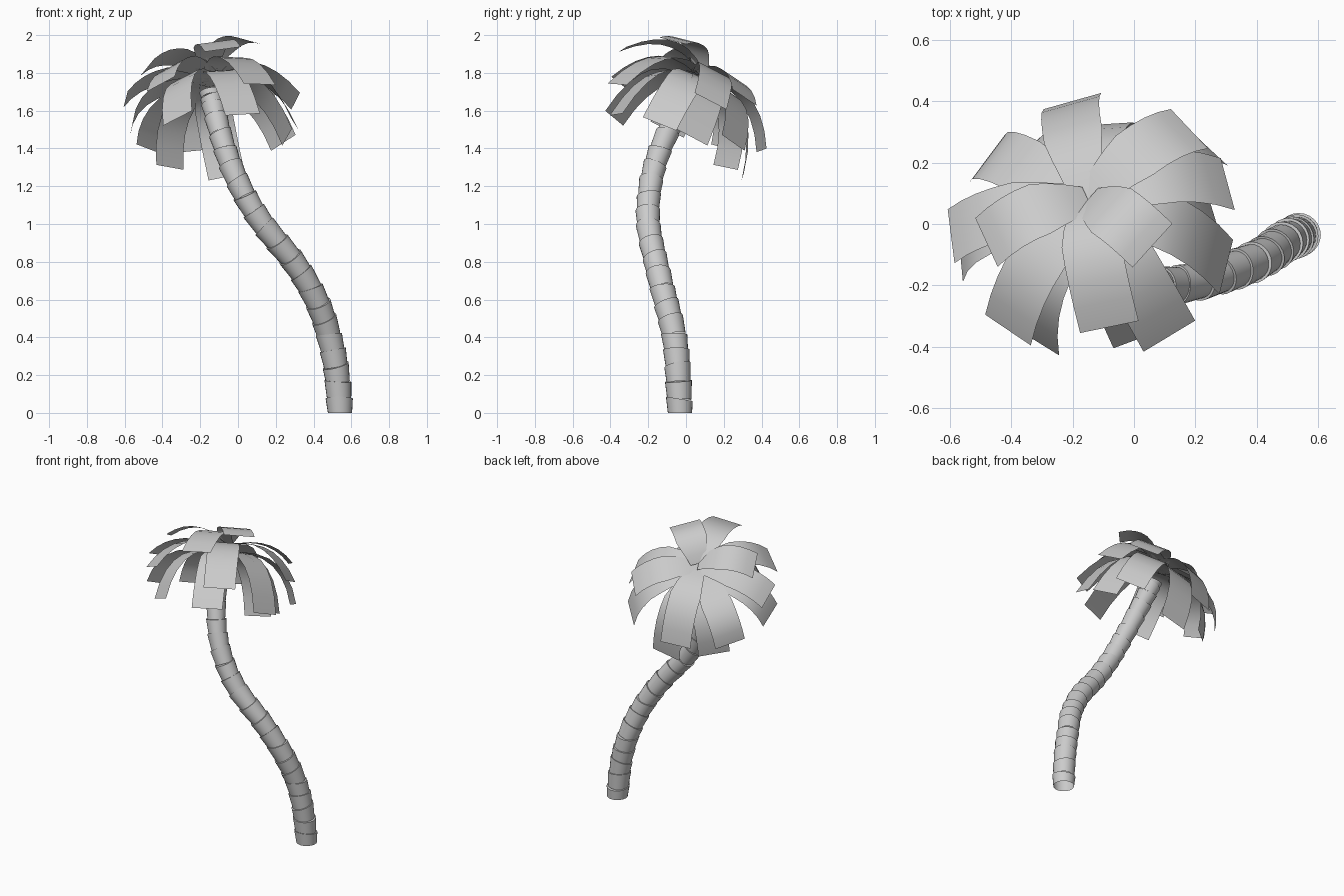
import bpy, bmesh, math
from mathutils import Vector

if "Cube" in bpy.data.objects:
    bpy.data.objects.remove(bpy.data.objects["Cube"], do_unlink=True)

grey = bpy.data.materials.new("plain grey")
grey.use_nodes = True
COLOUR = (0.6, 0.6, 0.6, 1)
grey.diffuse_color = COLOUR
grey.node_tree.nodes["Principled BSDF"].inputs["Base Color"].default_value = COLOUR


def finish(bm, name, angle):
    """Turn a bmesh into a named, smooth shaded object."""
    mesh = bpy.data.meshes.new(name)
    bm.to_mesh(mesh)
    bm.free()
    mesh.materials.append(grey)
    obj = bpy.data.objects.new(name, mesh)
    bpy.context.collection.objects.link(obj)
    bpy.ops.object.select_all(action="DESELECT")
    obj.select_set(True)
    bpy.context.view_layer.objects.active = obj
    bpy.ops.object.shade_smooth_by_angle(angle=math.radians(angle))


# Trunk centre line, interpolated as a smooth spline
PATH = [Vector(p) for p in (
    (0.54, -0.032, 0), (0.525, -0.042, 0.2), (0.485, -0.06, 0.4),
    (0.415, -0.11, 0.6), (0.295, -0.16, 0.8), (0.13, -0.2, 1.0),
    (0.01, -0.19, 1.2), (-0.07, -0.135, 1.4), (-0.125, -0.04, 1.6),
    (-0.145, 0.01, 1.7))]


def spline(t):
    s = min(max(t, 0), 0.9999) * (len(PATH) - 1)
    i = int(s)
    f = s - i
    a, b, c, d = (PATH[min(max(i + k, 0), len(PATH) - 1)] for k in (-1, 0, 1, 2))
    return 0.5 * (2 * b + (c - a) * f + (2 * a - 5 * b + 4 * c - d) * f * f
                  + (3 * b - a - 3 * c + d) * f ** 3)


# Trunk: stacked cups, each a little wider at its top
SEGMENTS, SIDES = 22, 24
bm = bmesh.new()
for n in range(SEGMENTS):
    low, high = spline(n / SEGMENTS), spline((n + 1.08) / SEGMENTS)
    up = (high - low).normalized()
    if n == 0:
        up = Vector((0, 0, 1))
    lean = Vector((0.16 * math.sin(n * 2.1), 0.16 * math.cos(n * 1.7), 0))
    base = 0.064 - 0.012 * n / SEGMENTS
    rings = []
    for centre, radius, normal in ((low, base, up),
                                   (high, base + 0.008, (up + lean).normalized())):
        side = normal.cross(Vector((0, 1, 0))).normalized()
        other = normal.cross(side)
        rings.append([bm.verts.new(centre + radius * (
            side * math.cos(math.tau * k / SIDES) + other * math.sin(math.tau * k / SIDES)))
            for k in range(SIDES)])
    for k in range(SIDES):
        j = (k + 1) % SIDES
        bm.faces.new((rings[0][k], rings[0][j], rings[1][j], rings[1][k]))
    bm.faces.new(rings[1])
bmesh.ops.recalc_face_normals(bm, faces=bm.faces)
finish(bm, "trunk", 40)

# Fronds: arched sheets from the leaning crown to each tip centre
AXIS = Vector((-0.2, 0.4, 0.87)).normalized()
UPPER = [(-0.08, -0.335, 1.925), (0.06, -0.07, 1.97), (-0.48, -0.06, 1.83)]
MIDDLE = [(0.18, 0.31, 1.67), (0.305, 0.13, 1.65), (-0.2, 0.4, 1.39),
          (-0.41, -0.345, 1.74), (-0.595, -0.04, 1.66), (0.115, -0.365, 1.74)]
LOWER = [(0.3, -0.14, 1.53), (0.26, 0.03, 1.46), (0.24, 0.25, 1.43),
         (-0.06, 0.3, 1.25), (-0.36, 0.21, 1.3), (-0.48, 0.21, 1.4),
         (-0.565, -0.1, 1.5), (-0.32, -0.38, 1.56), (0.025, -0.37, 1.58)]
STEPS = 7


def frond(name, root, tip, outward, lift):
    reach = tip - root
    radial = reach - AXIS * reach.dot(AXIS)
    bend = root + radial * outward + AXIS * lift
    across = AXIS.cross(radial).normalized()
    bm = bmesh.new()
    previous = None
    for n in range(STEPS + 1):
        t = n / STEPS
        centre = root * (1 - t) ** 2 + bend * 2 * t * (1 - t) + tip * t * t
        half = 0.05 + 0.048 * min(1, t * 2.5)
        row = [bm.verts.new(centre + across * half * s) for s in (-1, 1)]
        if previous:
            bm.faces.new((previous[0], row[0], row[1], previous[1]))
        previous = row
    finish(bm, name, 60)


for label, root, tips, outward, lift in (
        ("upper", Vector((-0.15, 0.08, 1.81)), UPPER, 0.5, 0.16),
        ("middle", Vector((-0.15, 0.08, 1.79)), MIDDLE, 0.65, 0.09),
        ("lower", Vector((-0.145, 0.06, 1.75)), LOWER, 0.82, 0.07)):
    for number, tip in enumerate(tips, 1):
        frond(f"{label}_frond_{number}", root, Vector(tip), outward, lift)
